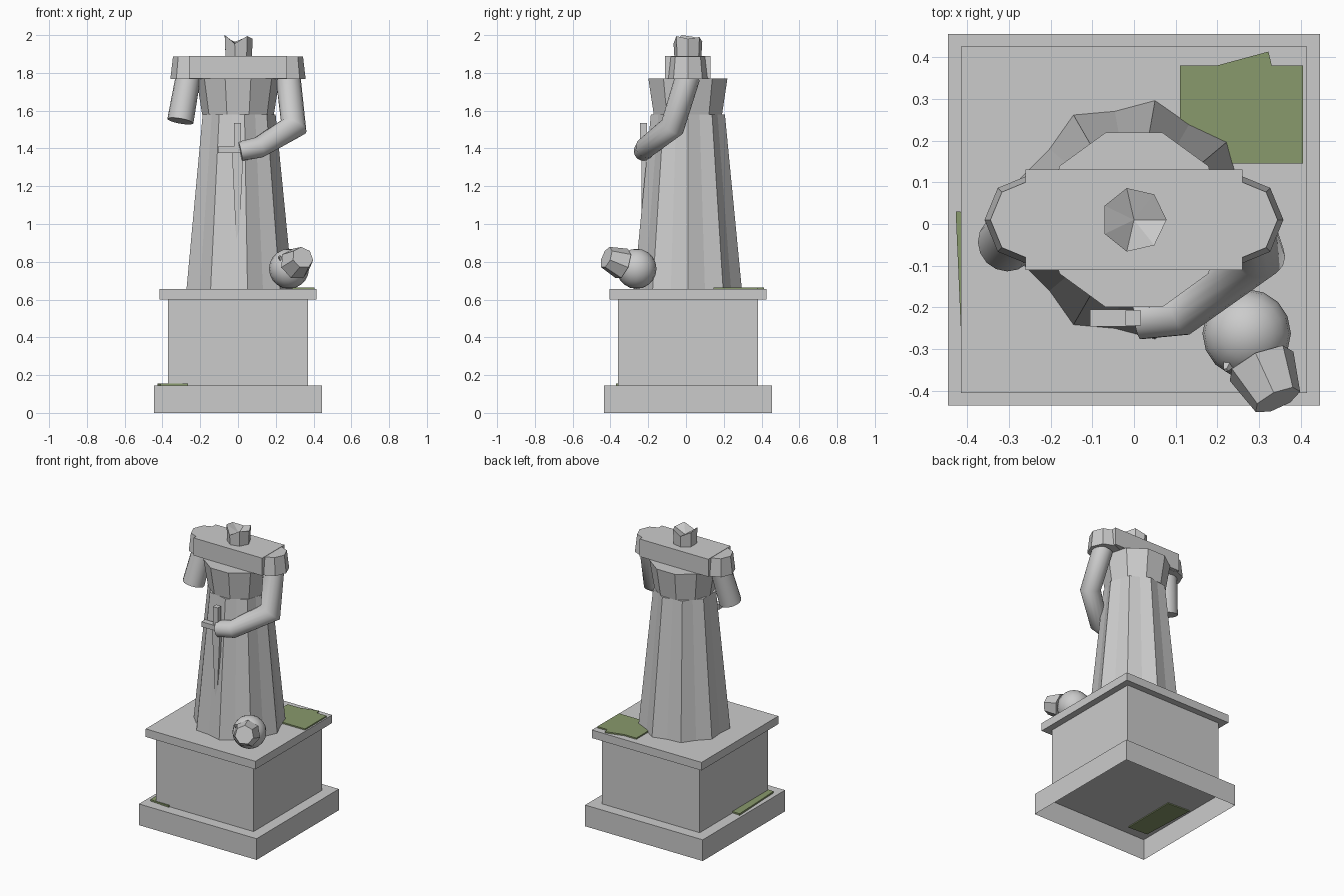
import bpy, bmesh, math
from mathutils import Vector

if "Cube" in bpy.data.objects:
    bpy.data.objects.remove(bpy.data.objects["Cube"])

CY = 0.01  # statue axis in y


def finish(name, bm, smooth=False, mat=None):
    bmesh.ops.recalc_face_normals(bm, faces=bm.faces)
    me = bpy.data.meshes.new(name)
    bm.to_mesh(me)
    bm.free()
    for p in me.polygons:
        p.use_smooth = smooth
    ob = bpy.data.objects.new(name, me)
    bpy.context.collection.objects.link(ob)
    if mat:
        me.materials.append(mat)
    return ob


def box(name, x0, x1, y0, y1, z0, z1, open_bottom=False, tip=1.0):
    """Box; tip scales the lower end, open_bottom drops the lower face."""
    bm = bmesh.new()
    bmesh.ops.create_cube(bm, size=1)
    for v in bm.verts:
        k = tip if v.co.z < 0 else 1
        v.co = ((x0 + x1) / 2 + v.co.x * k * (x1 - x0),
                (y0 + y1) / 2 + v.co.y * (y1 - y0),
                z0 if v.co.z < 0 else z1)
    ob = None
    bmesh.ops.recalc_face_normals(bm, faces=bm.faces)
    if open_bottom:
        low = [f for f in bm.faces if f.normal.z < -0.9]
        bmesh.ops.delete(bm, geom=low, context='FACES_ONLY')
        me = bpy.data.meshes.new(name)
        bm.to_mesh(me)
        bm.free()
        ob = bpy.data.objects.new(name, me)
        bpy.context.collection.objects.link(ob)
        return ob
    return finish(name, bm)


def loft(name, rings):
    """Closed solid from a stack of equal-length rings of points."""
    bm = bmesh.new()
    loops = [[bm.verts.new(p) for p in r] for r in rings]
    n = len(loops[0])
    for a, b in zip(loops, loops[1:]):
        for i in range(n):
            j = (i + 1) % n
            bm.faces.new((a[i], a[j], b[j], b[i]))
    bm.faces.new(loops[0][::-1])
    bm.faces.new(loops[-1])
    return finish(name, bm)


def ring(n, r, z, cx=0.0, pleat=0.0):
    pts = []
    for i in range(n):
        a = 2 * math.pi * i / n
        rr = r + (pleat if i % 2 == 0 else -pleat)
        pts.append((cx + rr * math.cos(a), CY + rr * math.sin(a), z))
    return pts


def tube(name, pts, radii, sides=16):
    """Smooth tube with mitred bends and flat ends."""
    pts = [Vector(p) for p in pts]
    bm = bmesh.new()
    loops = []
    d0 = (pts[1] - pts[0]).normalized()
    u = d0.orthogonal().normalized()
    w = d0.cross(u)
    prev = [pts[0] + radii[0] * (u * math.cos(2 * math.pi * i / sides)
            + w * math.sin(2 * math.pi * i / sides)) for i in range(sides)]
    loops.append(prev)
    for k in range(1, len(pts)):
        din = (pts[k] - pts[k - 1]).normalized()
        dout = (pts[k + 1] - pts[k]).normalized() if k + 1 < len(pts) else din
        nrm = (din + dout).normalized()
        cur = []
        for p in prev:  # slide each point along the segment to the mitre plane
            off = p - pts[k - 1]
            off = (off - din * off.dot(din)) * (radii[k] / radii[k - 1])
            q = pts[k] + off
            cur.append(q - din * ((q - pts[k]).dot(nrm) / din.dot(nrm)))
        loops.append(cur)
        prev = cur
    vs = [[bm.verts.new(p) for p in l] for l in loops]
    for a, b in zip(vs, vs[1:]):
        for i in range(sides):
            j = (i + 1) % sides
            bm.faces.new((a[i], a[j], b[j], b[i])).smooth = True
    bm.faces.new(vs[0])
    bm.faces.new(vs[-1])
    ob = finish(name, bm)
    for p in ob.data.polygons:
        p.use_smooth = len(p.vertices) == 4
    return ob


def cone_between(name, a, b, r1, r2, sides):
    a, b = Vector(a), Vector(b)
    bm = bmesh.new()
    bmesh.ops.create_cone(bm, cap_ends=True, segments=sides, radius1=r1,
                          radius2=r2, depth=(b - a).length)
    rot = (b - a).to_track_quat('Z', 'Y')
    for v in bm.verts:
        v.co = rot @ v.co + (a + b) / 2
    return finish(name, bm)


def patch(name, outline, z0, z1, mat):
    bm = bmesh.new()
    f = bm.faces.new([bm.verts.new((x, y, z0)) for x, y in outline])
    ext = bmesh.ops.extrude_face_region(bm, geom=[f], use_keep_orig=True)
    for v in ext['geom']:
        if isinstance(v, bmesh.types.BMVert):
            v.co.z = z1
    return finish(name, bm, mat=mat)


# Pedestal
box("pedestal_base", -0.445, 0.445, -0.435, 0.455, 0, 0.145, open_bottom=True)
box("pedestal_block", -0.37, 0.37, -0.36, 0.38, 0.145, 0.6)
box("pedestal_cap", -0.415, 0.415, -0.405, 0.425, 0.6, 0.655)

# Pleated robe and chest
loft("robe", [ring(18, 0.277, 0.655, pleat=0.013),
              ring(18, 0.19, 1.58, pleat=0.009)])
loft("chest", [ring(10, 0.19, 1.58), ring(10, 0.22, 1.77)])

# Shoulders
box("shoulder_slab", -0.26, 0.26, -0.11, 0.13, 1.77, 1.89)
for side, sx in (("left", 1), ("right", -1)):
    loft("shoulder_cap_" + side, [ring(8, 0.108, 1.768, cx=0.25 * sx),
                                  ring(8, 0.094, 1.888, cx=0.25 * sx)])

# Broken neck with a jagged, sunken top
bm = bmesh.new()
heights = [1.98, 1.99, 1.965, 1.99, 2.0, 1.955, 1.995]
low = [bm.verts.new(p) for p in ring(7, 0.073, 1.88)]
top = [bm.verts.new((x, y, h)) for (x, y, z), h in zip(ring(7, 0.078, 0), heights)]
mid = bm.verts.new((0, CY, 1.945))
for i in range(7):
    j = (i + 1) % 7
    bm.faces.new((low[i], low[j], top[j], top[i]))
    bm.faces.new((top[i], top[j], mid))
bm.faces.new(low[::-1])
finish("broken_neck", bm)

# Arms: bent arm holding the sword, and a broken stump
tube("bent_arm", [(0.265, 0.01, 1.78), (0.295, -0.072, 1.515),
                  (0.11, -0.212, 1.405), (0.01, -0.225, 1.385)],
     [0.066, 0.064, 0.056, 0.052])
tube("arm_stump", [(-0.262, 0.005, 1.79), (-0.305, -0.045, 1.545)], [0.066, 0.07])

# Sword
box("sword_grip", -0.02, 0.017, -0.243, -0.207, 1.39, 1.535)
box("sword_guard", -0.105, 0.1, -0.245, -0.205, 1.375, 1.41)
box("sword_blade", -0.032, 0.028, -0.235, -0.215, 0.85, 1.38, tip=0.15)

# Fallen head with its neck stub
bm = bmesh.new()
bmesh.ops.create_uvsphere(bm, u_segments=16, v_segments=10, radius=0.106)
bmesh.ops.translate(bm, verts=bm.verts, vec=(0.27, -0.262, 0.763))
finish("fallen_head", bm, smooth=True)
cone_between("fallen_head_neck", (0.303, -0.335, 0.788), (0.343, -0.422, 0.822),
             0.086, 0.06, 7)
cone_between("fallen_head_nose", (0.23, -0.33, 0.81), (0.22, -0.35, 0.83),
             0.018, 0.006, 4)

# Moss patches
moss = bpy.data.materials.new("moss")
moss.diffuse_color = (0.25, 0.32, 0.15, 1)
moss.use_nodes = True
moss.node_tree.nodes["Principled BSDF"].inputs["Base Color"].default_value = moss.diffuse_color
patch("moss_on_cap", [(0.11, 0.145), (0.405, 0.145), (0.405, 0.38), (0.33, 0.38),
                      (0.322, 0.413), (0.2, 0.38), (0.11, 0.38)], 0.65, 0.664, moss)
patch("moss_on_base", [(-0.427, 0.03), (-0.41, -0.36), (-0.265, -0.37),
                       (-0.262, 0.02)], 0.138, 0.156, moss)
